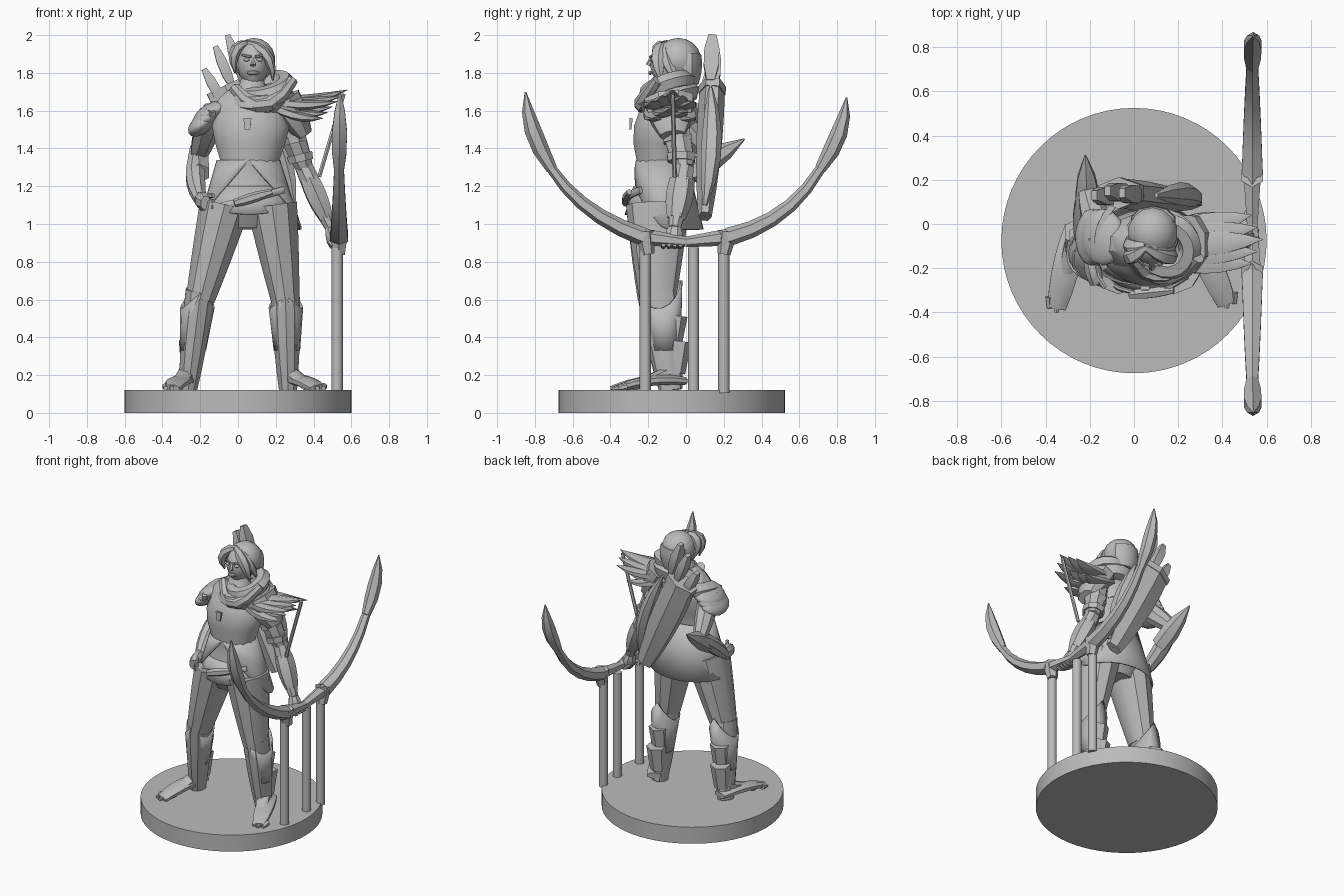
import bpy, bmesh, math
from mathutils import Vector, Matrix

old = bpy.data.objects.get("Cube")
if old:
    bpy.data.objects.remove(old, do_unlink=True)

shade = (.5, .5, .5, 1)
grey = bpy.data.materials.new("plain_grey")
grey.use_nodes = True
grey.diffuse_color = shade
grey.node_tree.nodes["Principled BSDF"].inputs["Base Color"].default_value = shade
across, forward = Vector((1, 0, 0)), Vector((0, 1, 0))
parts = []


def at(x, y, z):
    return Vector((x, y, z))


def finish(name, bm):
    bmesh.ops.recalc_face_normals(bm, faces=bm.faces)
    mesh = bpy.data.meshes.new(name)
    bm.to_mesh(mesh)
    bm.free()
    mesh.materials.append(grey)
    ob = bpy.data.objects.new(name, mesh)
    bpy.context.collection.objects.link(ob)
    parts.append(ob)
    return ob


def bridge(bm, rows):
    for low, high in zip(rows, rows[1:]):
        for i in range(len(low)):
            bm.faces.new((low[i - 1], low[i], high[i], high[i - 1]))


def loft(name, stations, sides, ref):
    """Closed skin over stations of (centre, tangent, width, depth)."""
    bm = bmesh.new()
    rows = []
    for centre, tangent, width, depth in stations:
        tangent = tangent.normalized()
        a = (ref - tangent * ref.dot(tangent)).normalized() * width
        b = tangent.cross(a).normalized() * depth
        angles = [math.tau * (i + .5) / sides for i in range(sides)]
        rows.append([bm.verts.new(centre + a * math.cos(s) + b * math.sin(s)) for s in angles])
    bridge(bm, rows)
    bm.faces.new(rows[0])
    bm.faces.new(rows[-1])
    return finish(name, bm)


def tube(name, start, end, first, last, flat=1, bulge=0, bend=at(0, 0, 0), sides=8, ref=across, steps=5):
    """Limb whose radius goes from first to last, swelling and bending in between."""
    stations = []
    for i in range(steps + 1):
        t = i / steps
        arch = 4 * t * (1 - t)
        r = first + (last - first) * t + bulge * arch
        slope = end - start + bend * (4 - 8 * t)
        stations.append((start.lerp(end, t) + bend * arch, slope, r, r * flat))
    return loft(name, stations, sides, ref)


def shell(name, top, bottom, first, last, flat, rise, sides=32):
    """Open flared band with its lower edge lifted by a fraction rise(angle from front)."""
    bm = bmesh.new()
    rows = [[], [], []]
    for i in range(sides):
        s = math.tau * i / sides - math.pi
        for k, row in enumerate(rows):
            t = (1 - rise(abs(s))) * k / 2
            r = first + (last - first) * t
            row.append(bm.verts.new(top.lerp(bottom, t) + at(r * math.sin(s), -r * flat * math.cos(s), 0)))
    bridge(bm, rows)
    ob = finish(name, bm)
    ob.modifiers.new("thickness", "SOLIDIFY").thickness = .01
    return ob


def ball(name, centre, size, rot=(0, 0, 0)):
    bm = bmesh.new()
    bmesh.ops.create_uvsphere(bm, u_segments=14, v_segments=9, radius=1)
    ob = finish(name, bm)
    ob.location, ob.scale, ob.rotation_euler = centre, size, rot


def rod(name, centre, radius, height, sides):
    bm = bmesh.new()
    bmesh.ops.create_cone(bm, cap_ends=True, segments=sides, radius1=radius, radius2=radius,
                          depth=height, matrix=Matrix.Translation(centre))
    finish(name, bm)


def ring(name, centre, radius, thickness, rot, squash=1):
    bpy.ops.mesh.primitive_torus_add(location=centre, rotation=rot, major_radius=radius,
                                     minor_radius=thickness, major_segments=18, minor_segments=6)
    ob = bpy.context.object
    ob.name = name
    ob.scale.y = squash
    ob.data.materials.append(grey)
    parts.append(ob)


# Stand and support rods
rod("base_disc", at(0, -.075, .06), .6, .12, 64)
for y in (-.215, .04, .2):
    rod("bow_support", at(.525, y, .49), .03, .77, 16)

# Bow: two mirrored limbs with leaf-shaped outer ends, hooked at the grip
for name, side in (("front", -1), ("rear", 1)):
    hook, joint = at(.535, side * .22, .93), at(.535, side * .71, 1.29)
    lean = .03 * (side > 0)
    tube(name + "_bow_limb", hook, joint, .055, .03, flat=.9, bend=at(0, side * .04, -.035 - lean / 2), sides=6)
    tube(name + "_bow_tip", joint, at(.54, side * .85, 1.7 - lean), .03, .004, bulge=.028,
         bend=at(0, side * .03, 0), sides=6, steps=4)
    tube(name + "_bow_hook", hook + at(0, 0, .03), hook - at(0, side * .02, .09), .055, .035, sides=6, steps=2)
    tube(name + "_bow_grip", hook, at(.535, 0, .905), .045, .028, sides=6)

# Body: evenly spaced rings from crotch to neck
widths = (.13, .22, .19, .16, .16, .19, .21, .18, .08, .055)
trunk = []
for i, w in enumerate(widths):
    centre = at(.05 + .003 * i, -.14 + .06 * max(0, i - 5) / 4, .98 + .09 * i)
    trunk.append((centre, at(0, 0, 1), w, .035 + .56 * w))
loft("torso", trunk, 16, across)
waist, hips = at(.055, -.13, 1.34), at(.06, -.13, 1.02)
shell("tunic_skirt", waist, hips, .168, .265, .8, lambda d: max(-.15, 1 - .7 * d))
shell("under_skirt", at(.055, -.13, 1.2), at(.06, -.13, 1.05), .19, .25, .78, lambda d: .15 * math.sin(d))
tube("chest_clasp", at(.05, -.29, 1.56), at(.05, -.295, 1.5), .03, .02, flat=.4, sides=4)
tube("belt", at(-.14, -.25, 1.08), at(.24, -.24, 1.18), .02, .02, flat=.6, bend=at(0, -.07, 0), ref=at(0, 0, 1))
tube("belt_pouch", at(-.02, -.32, 1.11), at(.18, -.3, 1.17), .02, .015, bulge=.01, sides=6, ref=forward)

# Legs, feet and boots
leg_joints = {
    "right": (at(-.07, -.15, 1.1), at(-.2, -.16, .6), at(-.265, -.08, .15), at(-.35, -.38, .13)),
    "left": (at(.18, -.15, 1.1), at(.25, -.15, .6), at(.265, -.08, .15), at(.42, -.36, .13))}
for side, (hip, knee, ankle, toe) in leg_joints.items():
    tube(side + "_thigh", hip, knee, .14, .08, flat=1.2, bulge=.003, sides=10)
    tube(side + "_shin", knee + at(0, 0, .05), ankle - at(0, 0, .03), .08, .05, flat=1.25, bulge=.008, sides=10)
    tube(side + "_foot", ankle + at(0, .07, .02), toe, .05, .045, flat=.45, bulge=.018, bend=at(0, 0, .02))
    tube(side + "_instep", ankle + at(0, 0, .07), ankle.lerp(toe, .75), .05, .035, flat=.7)
    for i in (-1, 0, 1):
        knuckle = toe + at(.033 * i, .05, .01)
        tube(side + "_toe", knuckle, knuckle - at(0, .07 - .02 * abs(i), .01), .02, .012, sides=6)
    # Cuffs rise at the back, with layered plates over the calf
    back = at(0, .01, .1)
    shell(side + "_boot_cuff", ankle.lerp(knee, .4), knee + back, .07, .105, 1.15,
          lambda d: .25 * math.sin(d) + .2 * math.cos(d / 2), 16)
    for f in (.2, .5):
        low = ankle.lerp(knee, f) + at(0, .04, -.03)
        tube(side + "_calf_plate", low, low + at(0, .02, .17), .055, .07, flat=.9, sides=6, steps=1)

# Right arm bent back, hand resting on the hip
shoulder, elbow, wrist = at(-.14, -.08, 1.58), at(-.21, .14, 1.36), at(-.2, -.15, 1.13)
tube("right_upper_arm", shoulder, elbow, .07, .045, bulge=.01)
tube("right_forearm", elbow, wrist, .045, .035, bulge=.015, bend=at(-.02, 0, 0))
tube("right_elbow_guard", elbow.lerp(wrist, .4), at(-.22, .31, 1.45), .06, .004, bulge=.025, sides=6, steps=3)
tube("right_hand", wrist, wrist + at(.03, -.12, -.02), .03, .03, flat=1.3, bulge=.01)
for i in range(3):
    knuckle = wrist + at(.02, -.06, .02 - .03 * i)
    tube("right_finger", knuckle, knuckle + at(.05, -.08, 0), .014, .012, sides=6)

# Left arm reaching down to the bow
shoulder, elbow, wrist = at(.25, -.07, 1.58), at(.35, -.01, 1.3), at(.49, -.06, .98)
tube("left_upper_arm", shoulder, elbow, .065, .05, flat=1.1, bulge=.01)
tube("left_forearm", elbow, wrist, .05, .03, flat=1.1, bulge=.012)
tube("left_bracer", elbow.lerp(wrist, .2), elbow.lerp(wrist, .85), .055, .04, flat=1.2, bulge=.012, sides=6)
tube("left_hand", wrist, wrist + at(.03, -.01, -.1), .03, .035, flat=1.2, bulge=.01)
for i in range(4):
    knuckle = wrist + at(-.01, -.06 + .03 * i, -.07)
    tube("left_finger", knuckle, knuckle + at(.08, 0, -.02), .014, .012, bend=at(0, 0, -.02), sides=6, ref=forward)
for f in (.4, .75):
    middle = shoulder.lerp(elbow, f)
    tube("left_arm_band", middle, middle + at(.01, 0, -.04), .075, .07, flat=1.1, steps=1)

# Layered plates on the right shoulder, feather fan on the left
for k in range(3):
    ball("right_shoulder_plate", at(-.14 - .025 * k, -.06, 1.59 - .03 * k), (.11 - .01 * k, .13, .05), (0, -.5 - .1 * k, 0))
tube("mantle", at(.05, -.09, 1.55), at(.1, -.09, 1.7), .2, .12, flat=.7, bulge=.015, sides=12)
for layer in range(2):
    for i in range(-2, 3):
        tip = at(.58 - .08 * layer - .025 * abs(i), -.07 + .055 * i, 1.71 - .09 * layer - .03 * abs(i))
        root = at(.18, -.1 + .03 * i, 1.65 - .03 * layer)
        tube("shoulder_feather", root, tip, .05, .003, flat=.45, bulge=.035, bend=at(0, 0, -.02), sides=6, ref=forward)
tube("left_shoulder_cap", at(.24, -.09, 1.66), at(.35, -.07, 1.47), .1, .05, flat=1.4, bulge=.01)
tube("hanging_ribbon", at(.56, -.07, 1.69), at(.43, -.06, 1.25), .012, .012, sides=6)

# Wrapped scarf
ring("scarf_lower", at(.12, -.1, 1.67), .12, .06, (.3, -.1, 0))
ring("scarf_upper", at(.15, -.1, 1.72), .11, .05, (.25, -.35, .3))
tube("scarf_fold", at(-.02, -.14, 1.72), at(.29, -.15, 1.76), .03, .03, bulge=.015, bend=at(0, -.09, -.11), ref=forward)

# Head and face
face = at(.08, -.09, 1.85)
ball("head", face, (.085, .1, .12))
tube("jaw", face - at(0, .03, .11), face - at(0, .02, 0), .03, .075, bulge=.01, sides=10)
tube("nose", face + at(0, -.09, .03), face - at(0, .11, .01), .01, .015, sides=6)
tube("lips", face - at(.03, .09, .05), face + at(.03, -.09, -.05), .006, .006, bulge=.006, bend=at(0, -.01, 0), sides=6, ref=forward)
for s in (-1, 1):
    ball("eye", face + at(s * .035, -.09, .02), (.017, .012, .01))
    tube("brow", face + at(s * .012, -.1, .035), face + at(s * .06, -.08, .045), .008, .005, sides=6, ref=forward)

# Hair: a rounded cap, a bob behind and side-swept locks
ball("hair_cap", at(.085, -.04, 1.87), (.115, .12, .115))
tube("hair_bob", at(.085, .01, 1.9), at(.09, .01, 1.74), .1, .08, flat=.7, bulge=.015, sides=10)
crown = at(.05, -.1, 1.96)
for s in (-1, 1):
    for y, r in ((-.13, .03), (-.05, .03)):
        tube("hair_lock", crown, at(.085 + s * .1, y, 1.78 - .02 * s), .02, .006, flat=.7, bulge=r,
             bend=at(s * .035, -.03, .03), sides=6, ref=forward)

# Quiver slung across the back, with broad arrow vanes and a curved fin
mouth, base = at(-.07, .14, 1.73), at(.26, .1, 1.04)
tube("quiver", mouth, base, .11, .06, flat=.6, bulge=.025, sides=6)
tube("quiver_rim", mouth, mouth.lerp(base, .06), .12, .12, flat=.6, sides=6, steps=1)
tube("quiver_fin", at(.1, .13, 1.72), at(.3, .1, 1.1), .01, .01, flat=1.2, bulge=.035, bend=at(.03, .02, 0), sides=6)
for tip in (at(-.055, .14, 2), at(-.12, .15, 1.94), at(-.18, .13, 1.82)):
    tail = tip.lerp(base, .25)
    tube("arrow_shaft", base, tip, .01, .01, sides=6, steps=1)
    tube("arrow_vane", tail, tip, .02, .02, flat=1.5, bulge=.02, sides=4, steps=3)
tube("quiver_strap", at(-.13, -.2, 1.58), at(-.08, .1, 1.62), .02, .02, bend=at(-.06, 0, .02), sides=4)

# Smooth shading with crisp edges
bpy.ops.object.select_all(action="DESELECT")
for ob in parts:
    ob.select_set(True)
bpy.context.view_layer.objects.active = parts[0]
bpy.ops.object.shade_smooth_by_angle(angle=math.radians(35))
